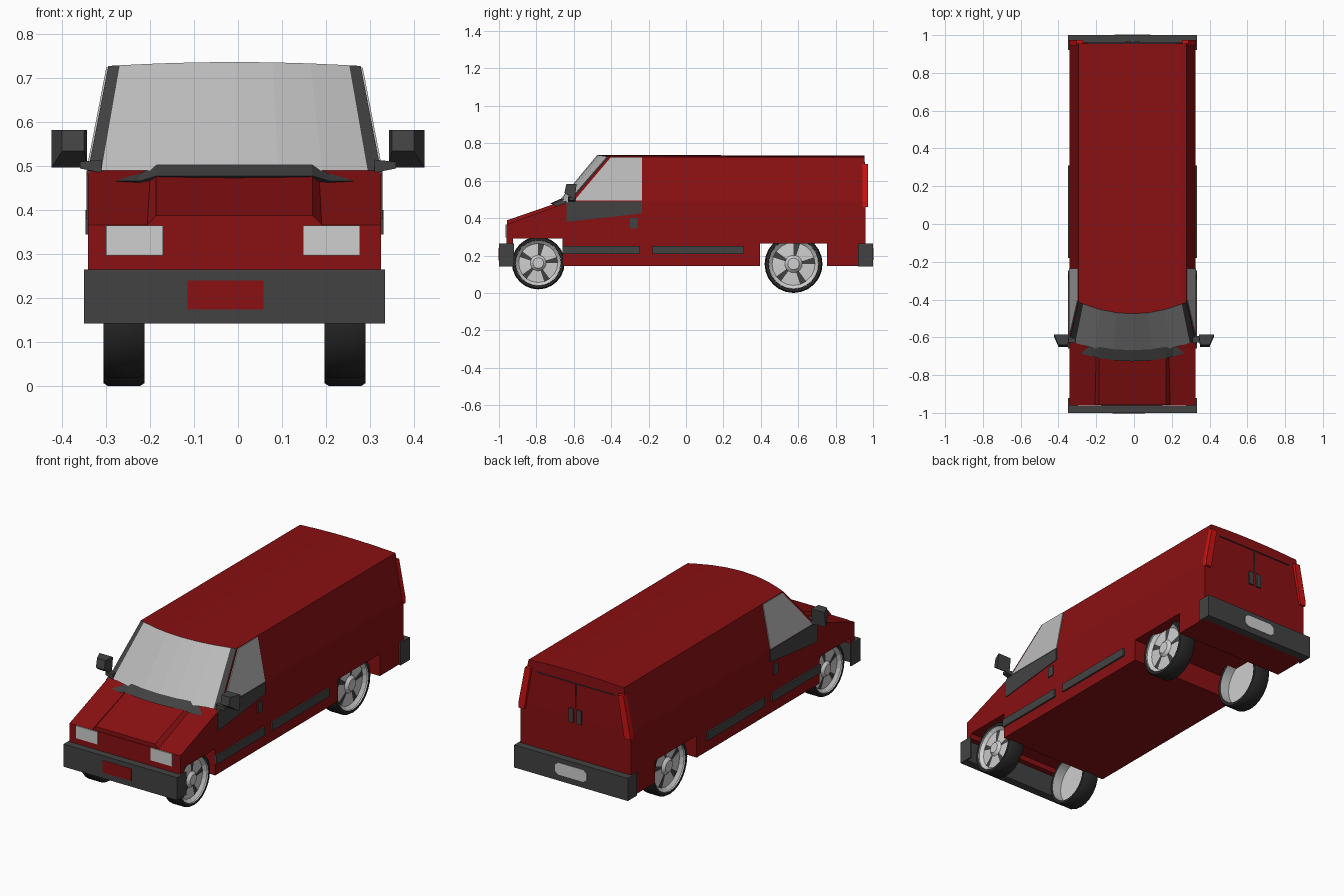
import bpy
import bmesh
from math import sin, cos, pi

if "Cube" in bpy.data.objects:
    bpy.data.objects.remove(bpy.data.objects["Cube"])

CX = -0.008                                   # body centre line
BELT, ROOF, HALF, ROOF_HALF = 0.49, 0.728, 0.333, 0.287


def material(name, rgb):
    m = bpy.data.materials.new(name)
    m.use_nodes = True
    m.diffuse_color = (*rgb, 1)
    bsdf = next(n for n in m.node_tree.nodes if n.type == 'BSDF_PRINCIPLED')
    bsdf.inputs["Base Color"].default_value = (*rgb, 1)
    bsdf.inputs["Roughness"].default_value = 0.6
    return m


RED = material("dark red paint", (0.25, 0.005, 0.006))
GREY = material("dark grey plastic", (0.055, 0.055, 0.055))
GLASS = material("pale grey glass", (0.5, 0.5, 0.5))
LIGHT = material("light grey", (0.62, 0.62, 0.62))
TYRE = material("black rubber", (0.022, 0.022, 0.022))
LAMP = material("bright red lamp", (0.6, 0.006, 0.006))


def finish(name, bm, mats, smooth=False):
    bmesh.ops.recalc_face_normals(bm, faces=bm.faces)
    me = bpy.data.meshes.new(name)
    bm.to_mesh(me)
    bm.free()
    ob = bpy.data.objects.new(name, me)
    bpy.context.collection.objects.link(ob)
    for m in mats:
        me.materials.append(m)
    if smooth:
        bpy.context.view_layer.objects.active = ob
        ob.select_set(True)
        bpy.ops.object.shade_smooth_by_angle(angle=0.6)
        ob.select_set(False)
    return ob


def bridge(name, loop_a, loop_b, mat):
    """Solid between two matching outlines."""
    bm = bmesh.new()
    a = [bm.verts.new(p) for p in loop_a]
    b = [bm.verts.new(p) for p in loop_b]
    bm.faces.new(a)
    bm.faces.new(b)
    for i in range(len(a)):
        j = (i + 1) % len(a)
        bm.faces.new((a[i], a[j], b[j], b[i]))
    return finish(name, bm, [mat])


def box(name, x0, x1, y0, y1, z0, z1, mat):
    ring = [(x0, z0), (x1, z0), (x1, z1), (x0, z1)]
    return bridge(name, [(x, y0, z) for x, z in ring], [(x, y1, z) for x, z in ring], mat)


def half_width(z):
    t = max(0, (z - BELT) / (ROOF - BELT))
    return HALF + (ROOF_HALF - HALF) * t


def side_plates(name, outline, mat, out=0.004):
    """Thin panel following the body side, on both sides."""
    for label, s in (("left", 1), ("right", -1)):
        def loop(d):
            return [(CX + s * (half_width(z) + d), y, z) for y, z in outline]
        bridge(f"{label}_{name}", loop(-0.004), loop(out), mat)


def rect(y0, y1, z0, z1):
    return [(y0, z0), (y1, z0), (y1, z1), (y0, z1)]


# Lower body with bonnet and full-width wheel arches
profile = [(-0.96, 0.26), (-0.925, 0.26), (-0.925, 0.29), (-0.66, 0.29), (-0.66, 0.145),
           (0.395, 0.145), (0.395, 0.265), (0.755, 0.265), (0.755, 0.145), (0.96, 0.145),
           (0.96, BELT), (-0.62, BELT), (-0.66, 0.475), (-0.96, 0.366)]
bridge("lower_body", [(CX - HALF, y, z) for y, z in profile],
       [(CX + HALF, y, z) for y, z in profile], RED)

# Raised bonnet centre
def bonnet_ring(y, z, h):
    return [(CX - 0.205, y, z), (CX + 0.205, y, z), (CX + 0.178, y, z + h), (CX - 0.178, y, z + h)]
bridge("bonnet_panel", bonnet_ring(-0.958, 0.36, 0.028), bonnet_ring(-0.64, 0.468, 0.03), RED)

# Upper body: bowed windscreen, crowned roof, tapered sides
COLS = [-1, -0.91, -0.6, -0.3, 0, 0.3, 0.6, 0.91, 1]


def screen_base(f):
    return -0.68 + 0.06 * f * f


bm = bmesh.new()
rows = []
for f in COLS:
    crown = ROOF + 0.009 * (1 - f * f)
    pts = [(HALF, screen_base(f), BELT), (ROOF_HALF, -0.475 + 0.062 * f * f, crown),
           (ROOF_HALF, 0.955, crown - 0.002), (HALF, 0.96, BELT)]
    rows.append([bm.verts.new((CX + f * h, y, z)) for h, y, z in pts])
for c, (a, b) in enumerate(zip(rows, rows[1:])):
    for k in range(4):
        n = (k + 1) % 4
        face = bm.faces.new((a[k], a[n], b[n], b[k]))
        if k == 0:                            # windscreen, with dark outer pillars
            face.material_index = 2 if c in (0, len(COLS) - 2) else 1
bm.faces.new(rows[0])
bm.faces.new(rows[-1])
finish("upper_body", bm, [RED, GLASS, GREY])

# Scuttle strip below the windscreen
bm = bmesh.new()
strip = []
for f in [-1, -0.65, -0.53, -0.25, 0, 0.25, 0.53, 0.65, 1]:
    y, lift = screen_base(f), 0.022 if abs(f) < 0.6 else 0
    strip.append([bm.verts.new((CX + f * HALF, y + dy, z + lift))
                  for dy, z in ((0.012, 0.482), (-0.047, 0.466 if lift == 0 else 0.456), (0.012, 0.44))])
for a, b in zip(strip, strip[1:]):
    for k in range(3):
        n = (k + 1) % 3
        bm.faces.new((a[k], a[n], b[n], b[k]))
bm.faces.new(strip[0])
bm.faces.new(strip[-1])
finish("scuttle", bm, [GREY])

# Doors: side glass, dark sill panel, handles and rub strips
side_plates("side_window", [(-0.597, 0.494), (-0.402, 0.725), (-0.235, 0.725), (-0.235, 0.494)], GLASS)
side_plates("window_sill", [(-0.64, 0.38), (-0.235, 0.425), (-0.235, BELT), (-0.625, BELT), (-0.64, 0.482)], GREY)
side_plates("door_handle", rect(-0.3, -0.26, 0.345, 0.4), GREY, 0.006)
side_plates("front_rub_strip", rect(-0.66, -0.245, 0.207, 0.252), GREY, 0.009)
side_plates("rear_rub_strip", rect(-0.18, 0.31, 0.207, 0.252), GREY, 0.009)

# Bumpers wrapping round the corners
for end, s in (("front", -1), ("rear", 1)):
    ring = [(-0.342, 0.92), (-0.342, 1), (0.342, 1), (0.342, 0.92), (0.334, 0.92),
            (0.334, 0.955), (-0.334, 0.955), (-0.334, 0.92)]
    bridge(f"{end}_bumper", [(CX + x, s * y, 0.142) for x, y in ring],
           [(CX + x, s * y, 0.265) for x, y in ring], GREY)

# Number plates
box("front_plate", -0.115, 0.058, -1.0, -0.995, 0.174, 0.24, RED).location.y = -0.002
plate = [(-0.095, 0.19), (-0.075, 0.175), (0.075, 0.175), (0.095, 0.19),
         (0.095, 0.225), (0.075, 0.24), (-0.075, 0.24), (-0.095, 0.225)]
bridge("rear_plate", [(CX + x, 0.995, z) for x, z in plate], [(CX + x, 1.002, z) for x, z in plate], LIGHT)

# Headlights
for label, x0 in (("right", -0.3), ("left", 0.148)):
    box(f"{label}_headlight", x0, x0 + 0.129, -0.965, -0.958, 0.297, 0.365, LIGHT)

for label, s in (("left", 1), ("right", -1)):
    # Tail lamps following the tapered rear corners
    lamp = [(half_width(z) - d, z) for d, z in ((0.032, 0.46), (-0.002, 0.46), (-0.002, 0.49),
                                               (-0.002, 0.69), (0.032, 0.69))]
    bridge(f"{label}_tail_lamp", [(CX + s * x, 0.945, z) for x, z in lamp],
           [(CX + s * x, 0.973, z) for x, z in lamp], LAMP)
    # Rear door handles and seams
    xs = sorted((CX + s * 0.01, CX + s * 0.038))
    box(f"{label}_rear_handle", *xs, 0.955, 0.968, 0.46, 0.535, GREY)
    xs = sorted((CX, CX + s * 0.235))
    box(f"{label}_rear_seam", *xs, 0.955, 0.962, 0.672, 0.675, GREY)
    # Wing mirrors: flared shell on a slim arm
    def shell(x0, x1, y, z0, z1):
        return [(s * x0, y, z0), (s * x1, y, z0), (s * x1, y + 0.01, z1), (s * x0, y + 0.01, z1)]
    bridge(f"{label}_mirror", shell(0.343, 0.424, -0.595, 0.497, 0.582),
           shell(0.35, 0.4, -0.65, 0.535, 0.582), GREY)
    bridge(f"{label}_mirror_arm", [(s * 0.31, y, z) for y, z in rect(-0.63, -0.59, 0.485, 0.515)],
           [(s * 0.36, y, z) for y, z in rect(-0.625, -0.595, 0.495, 0.51)], GREY)
box("rear_door_seam", CX - 0.002, CX + 0.002, 0.955, 0.963, 0.54, 0.674, GREY)


def lathe(name, prof, seg, mats, rule, closed, place):
    """Revolve (x, radius) points around the axle."""
    bm = bmesh.new()
    rings = [[bm.verts.new((x, r * cos(2 * pi * i / seg), r * sin(2 * pi * i / seg)))
              for i in range(seg)] for x, r in prof]
    for k in range(len(rings) if closed else len(rings) - 1):
        a, b = rings[k], rings[(k + 1) % len(rings)]
        for i in range(seg):
            j = (i + 1) % seg
            bm.faces.new((a[i], a[j], b[j], b[i])).material_index = rule(k, i)
    if not closed:
        bm.faces.new(rings[0])
        bm.faces.new(rings[-1])
    ob = finish(name, bm, mats, smooth=closed)
    ob.location = place


# Wheels: tyre with pale barrel, and a dished rim with dark openings
for end, y, z, r in (("front", -0.79, 0.16, 0.141), ("rear", 0.575, 0.155, 0.155)):
    for label, s in (("left", 1), ("right", -1)):
        place = (CX + s * 0.205, y, z)
        tyre = [(0, 0.86), (0, 0.96), (0.01, 1), (0.083, 1), (0.093, 0.96), (0.093, 0.86)]
        lathe(f"{end}_{label}_tyre", [(s * x, q * r) for x, q in tyre], 24, [TYRE, LIGHT],
              lambda k, i: int(k == 5), True, place)
        rim = [(0.055, 0.2), (0.055, 0.86), (0.085, 0.86), (0.07, 0.74), (0.074, 0.3), (0.088, 0.2)]
        lathe(f"{end}_{label}_rim", [(s * x, q * r) for x, q in rim], 20, [LIGHT, GREY],
              lambda k, i: int(k == 3 and i % 4 == 0), False, place)
